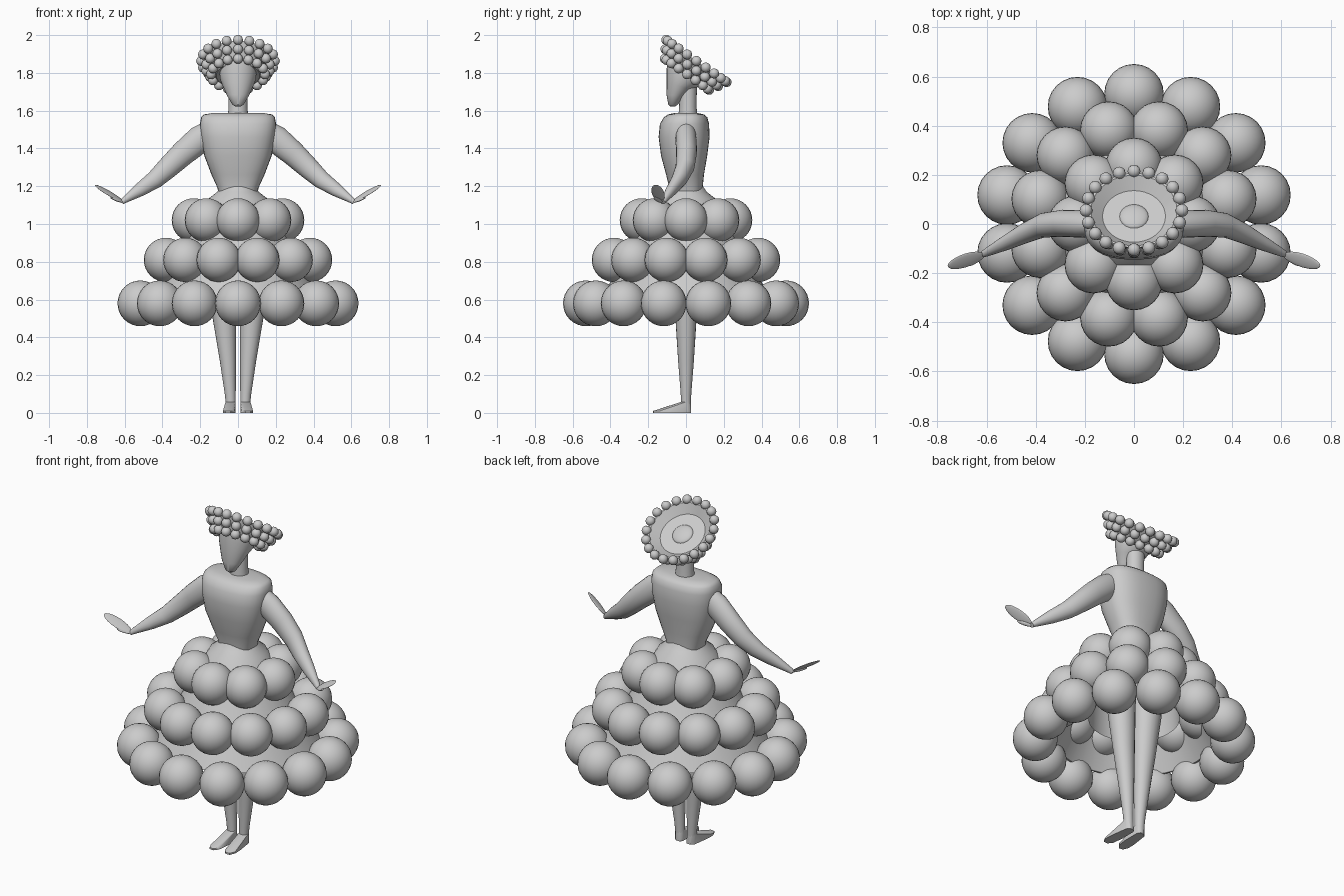
import bpy, bmesh, math
from mathutils import Matrix, Vector

if "Cube" in bpy.data.objects:
    bpy.data.objects.remove(bpy.data.objects["Cube"])

TAU = 2 * math.pi


def finish(name, bm, angle=40):
    bmesh.ops.recalc_face_normals(bm, faces=bm.faces)
    me = bpy.data.meshes.new(name)
    bm.to_mesh(me)
    bm.free()
    ob = bpy.data.objects.new(name, me)
    bpy.context.collection.objects.link(ob)
    bpy.ops.object.select_all(action='DESELECT')
    ob.select_set(True)
    bpy.context.view_layer.objects.active = ob
    bpy.ops.object.shade_smooth_by_angle(angle=math.radians(angle))
    return ob


def loft(name, rings, n=24, power=2.0, frame=None, cap=True, side=1, angle=40):
    """Rings are (x, y, z, rx, ry, shear); frame turns every ring."""
    bm = bmesh.new()
    rows = []
    for r in rings:
        x, y, z, rx, ry = r[:5]
        shear = r[5] if len(r) > 5 else 0
        row = []
        for i in range(n):
            c, s = math.cos(TAU * i / n), math.sin(TAU * i / n)
            u = rx * math.copysign(abs(c) ** (2 / power), c)
            v = ry * math.copysign(abs(s) ** (2 / power), s)
            p = Vector((u, v, -shear * v))
            if frame:
                p = frame @ p
            row.append(bm.verts.new((side * (x + p.x), y + p.y, z + p.z)))
        rows.append(row)
    for a, b in zip(rows, rows[1:]):
        for i in range(n):
            j = (i + 1) % n
            bm.faces.new((a[i], a[j], b[j], b[i]))
    if cap:
        bm.faces.new(rows[0])
        bm.faces.new(rows[-1])
    return finish(name, bm, angle)


def ball_ring(name, count, ring_r, ball_r, centre, tilt=0, offset=0, seg=24):
    bm = bmesh.new()
    base = Matrix.Translation(centre) @ Matrix.Rotation(tilt, 4, 'X')
    for i in range(count):
        a = TAU * (i + offset) / count - math.pi / 2
        m = base @ Matrix.Translation((ring_r * math.cos(a), ring_r * math.sin(a), 0))
        bmesh.ops.create_uvsphere(bm, u_segments=seg, v_segments=seg * 2 // 3,
                                  radius=ball_r, matrix=m)
    return finish(name, bm)


def lathe(name, profile, matrix=Matrix(), n=40):
    ob = loft(name, [(0, 0, z, r, r) for r, z in profile], n, cap=False)
    ob.data.transform(matrix)
    return ob


def blob(name, centre, size, rot=Matrix()):
    bm = bmesh.new()
    m = Matrix.Translation(centre) @ rot @ Matrix.Diagonal((*size, 1))
    bmesh.ops.create_uvsphere(bm, u_segments=20, v_segments=12, radius=1, matrix=m)
    return finish(name, bm)


# Skirt: shell, lining and three tiers of balls
lathe("skirt_shell", [(.09, 1.20), (.11, 1.17), (.155, 1.135), (.22, 1.01),
                      (.33, .81), (.45, .61), (.44, .61), (.32, .81), (.21, 1.0)])
lathe("skirt_lining", [(.20, 1.0), (.24, .88), (.245, .71)])
ball_ring("skirt_balls_top", 8, .235, .116, (0, 0, 1.02))
ball_ring("skirt_balls_middle", 12, .395, .117, (0, 0, .81), offset=.5)
ball_ring("skirt_balls_bottom", 14, .53, .121, (0, 0, .58))

# Torso, neck and head
loft("torso", [(0, 0, 1.12, .10, .085), (0, 0, 1.19, .108, .088),
               (0, -.005, 1.26, .14, .10), (0, -.01, 1.36, .178, .122),
               (0, -.01, 1.46, .197, .135), (0, -.008, 1.53, .202, .13),
               (0, -.002, 1.565, .195, .115), (0, 0, 1.58, .18, .095),
               (0, 0, 1.588, .13, .06)], 32, 2.5)
loft("neck", [(0, .01, 1.55, .055, .052), (0, .01, 1.62, .05, .046),
              (0, .012, 1.76, .05, .046)])
loft("head", [(0, -.07, 1.622, .014, .012), (0, -.069, 1.632, .03, .025),
              (0, -.056, 1.68, .058, .047, .1), (0, -.036, 1.73, .08, .066, .3),
              (0, -.02, 1.77, .096, .083, .55), (0, -.01, 1.80, .097, .088, .7)])

# Tilted hat with three rows of beads
tilt = -math.radians(35)
hat_c = Vector((0, .055, 1.863))
axis = Vector((0, math.sin(-tilt), math.cos(tilt)))
hat_m = Matrix.Translation(hat_c) @ Matrix.Rotation(tilt, 4, 'X')
lathe("hat_bowl", [(.001, -.095), (.115, -.095), (.155, -.05), (.185, 0),
                   (.175, 0), (.128, -.042), (.001, -.042)], hat_m)
blob("hat_crown_bump", hat_c - axis * .045, (.06, .06, .02), Matrix.Rotation(tilt, 4, 'X'))
for k, (count, rad) in enumerate([(20, .195), (18, .17), (16, .143)]):
    ball_ring(f"hat_beads_{k + 1}", count, rad, .0265, hat_c - axis * .043 * k, tilt, seg=12)

for side, tag in ((1, "right"), (-1, "left")):
    # Arm and hand
    arm_frame = Matrix.Rotation(math.radians(130), 3, 'Y')
    loft(f"arm_{tag}", [(.15, 0, 1.49, .06, .05), (.20, 0, 1.45, .073, .056),
                        (.29, .003, 1.375, .066, .055), (.37, -.005, 1.30, .058, .05),
                        (.44, -.035, 1.235, .048, .043), (.52, -.075, 1.18, .036, .032),
                        (.60, -.115, 1.127, .017, .018), (.615, -.122, 1.115, .012, .014)],
         20, frame=arm_frame, side=side)

    def pointing(d):
        d = Vector((side * d[0], d[1], d[2])).normalized()
        w = Vector((0, 1, 0)) - d * d.y
        w = (w + Vector((0, 0, .45)) - d * d.z * .45).normalized()
        return Matrix((d, w, d.cross(w))).transposed().to_4x4()

    blob(f"hand_{tag}", (side * .685, -.148, 1.164), (.087, .031, .006),
         pointing((.15, -.045, .085)))
    blob(f"thumb_{tag}", (side * .64, -.147, 1.127), (.045, .011, .007),
         pointing((.07, -.045, .025)))

    # Leg
    loft(f"leg_{tag}", [(.038, 0, .04, .026, .026), (.041, 0, .10, .029, .028),
                        (.054, 0, .28, .043, .042), (.072, 0, .5, .062, .056),
                        (.09, 0, .75, .08, .075), (.095, 0, 1.0, .088, .085)], 20, side=side)

    # Foot: hull of a sole outline, toe edge and ankle ring
    bm = bmesh.new()
    sole = [(.022, .026), (.048, .026), (.064, .01), (.078, -.09), (.08, -.14),
            (.066, -.172), (.04, -.175), (.02, -.15), (.012, -.09), (.012, .01)]
    for x, y in sole:
        for z in (.004, .014):
            bm.verts.new((side * x, y, z))
    for i in range(12):
        a = TAU * i / 12
        bm.verts.new((side * (.039 + .027 * math.cos(a)), .026 * math.sin(a), .062))
    for x in (.03, .058):
        bm.verts.new((side * x, -.09, .04))
    hull = bmesh.ops.convex_hull(bm, input=bm.verts)
    bmesh.ops.translate(bm, verts=bm.verts, vec=(0, 0, -.004))
    finish(f"foot_{tag}", bm, 35)
